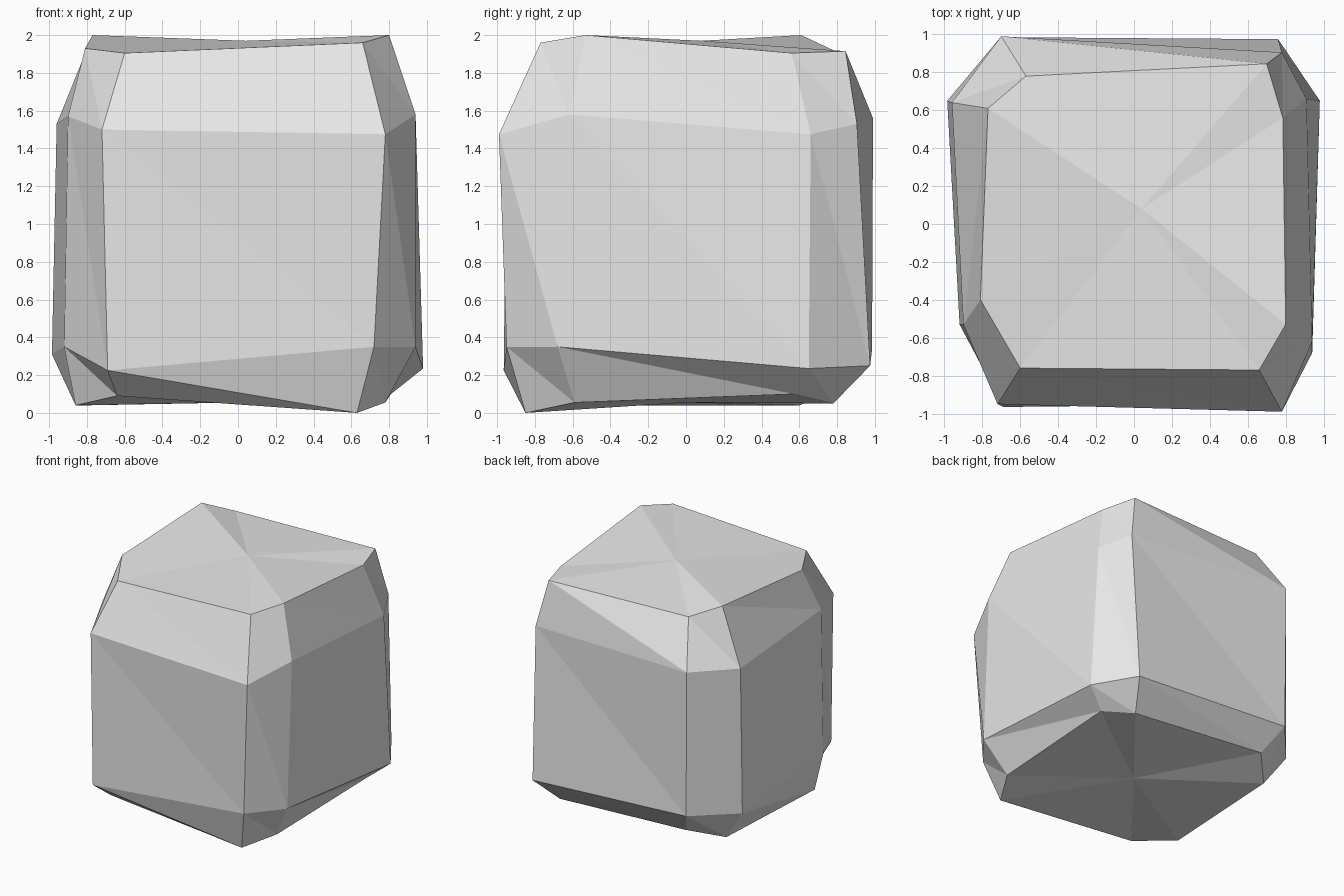
import bpy
import bmesh

# Remove the default cube only
default_cube = bpy.data.objects.get("Cube")
if default_cube:
    bpy.data.objects.remove(default_cube, do_unlink=True)


def make_material(name, colour):
    """Create a flat material with matching viewport and render colour."""
    material = bpy.data.materials.new(name)
    material.use_nodes = True
    material.diffuse_color = colour
    shader = next(node for node in material.node_tree.nodes if node.type == "BSDF_PRINCIPLED")
    shader.inputs["Base Color"].default_value = colour
    shader.inputs["Roughness"].default_value = 0.9
    return material


def add_ring(mesh, points):
    """Add one loop of corner points and return its vertices."""
    return [mesh.verts.new(point) for point in points]


def bridge_rings(mesh, lower, upper):
    """Join two loops with pairs of triangles, all split the same way."""
    count = len(lower)
    for index in range(count):
        following = (index + 1) % count
        mesh.faces.new((lower[index], lower[following], upper[index]))
        mesh.faces.new((lower[following], upper[following], upper[index]))


def cap_ring(mesh, ring, centre, facing_up):
    """Close a loop with a fan of triangles around a centre point."""
    hub = mesh.verts.new(centre)
    for first, second in zip(ring, ring[1:] + ring[:1]):
        edge = (first, second) if facing_up else (second, first)
        mesh.faces.new((*edge, hub))


# Eight-sided cross-sections from the ground up, each starting at the
# front right edge and running anticlockwise: front, left, back, right
bottom_section = [
    (-.64, -.8, .09), (.63, -.85, 0), (.78, -.59, .055), (.81, .57, .1),
    (.64, .78, .05), (-.58, .83, .13), (-.8, .6, .04), (-.86, -.5, .04),
]
lower_section = [
    (-.69, -.965, .225), (.72, -.95, .35), (.94, -.68, .35), (.98, .65, .235),
    (.76, .975, .25), (-.69, .985, .335), (-.985, .65, .31), (-.92, -.53, .35),
]
upper_section = [
    (-.72, -.95, 1.5), (.78, -.99, 1.475), (.94, -.62, 1.58), (.91, .66, 1.475),
    (.78, .905, 1.53), (-.7, .99, 1.56), (-.96, .64, 1.53), (-.9, -.53, 1.57),
]
top_section = [
    (-.6, -.76, 1.905), (.66, -.77, 1.96), (.8, -.53, 2), (.785, .56, 1.905),
    (.7, .845, 1.915), (-.57, .78, 1.92), (-.77, .61, 2), (-.81, -.4, 1.93),
]

# Loft the boulder through its sections, then cap both ends
bm = bmesh.new()
sections = (bottom_section, lower_section, upper_section, top_section)
rings = [add_ring(bm, section) for section in sections]
for lower_ring, upper_ring in zip(rings, rings[1:]):
    bridge_rings(bm, lower_ring, upper_ring)
cap_ring(bm, rings[0], (0, 0, .055), facing_up=False)
cap_ring(bm, rings[-1], (.04, .08, 1.97), facing_up=True)
bmesh.ops.recalc_face_normals(bm, faces=bm.faces)

# Boulder object, flat shaded
boulder_mesh = bpy.data.meshes.new("boulder")
bm.to_mesh(boulder_mesh)
bm.free()
boulder_mesh.materials.append(make_material("stone_grey", (.8, .8, .8, 1)))
boulder = bpy.data.objects.new("boulder", boulder_mesh)
bpy.context.collection.objects.link(boulder)
